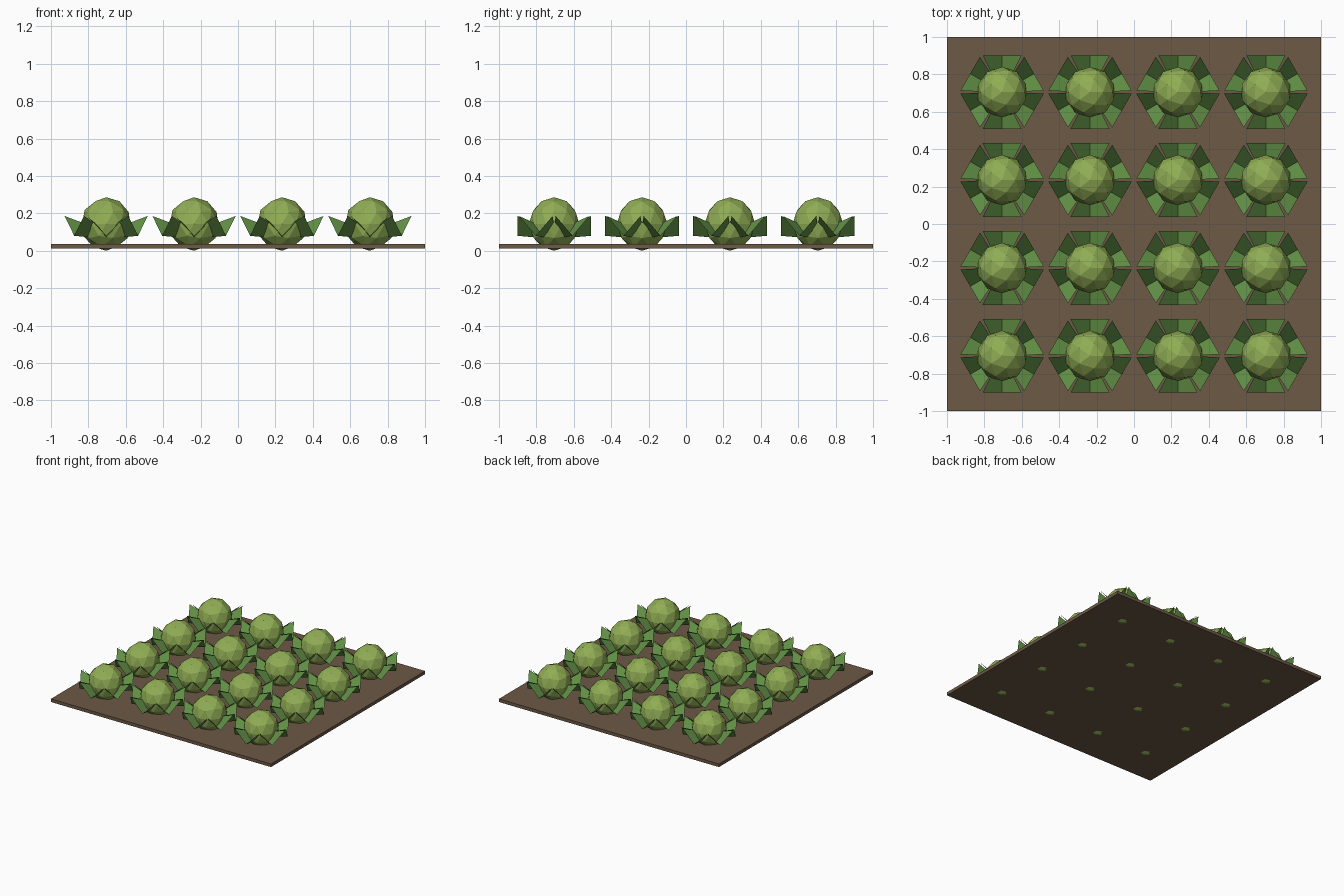
import bpy, bmesh, math
from mathutils import Matrix, Vector

if "Cube" in bpy.data.objects:
    bpy.data.objects.remove(bpy.data.objects["Cube"])


def material(name, rgb):
    m = bpy.data.materials.new(name)
    m.diffuse_color = (*rgb, 1)
    m.use_nodes = True
    m.node_tree.nodes["Principled BSDF"].inputs["Base Color"].default_value = m.diffuse_color
    return m


SOIL = material("soil", (0.15, 0.10, 0.06))
HEAD = material("cabbage_head", (0.28, 0.42, 0.09))
LEAF = material("cabbage_leaf", (0.12, 0.28, 0.06))


def mesh_from(bm, name, mat):
    me = bpy.data.meshes.new(name)
    bm.to_mesh(me)
    bm.free()
    me.materials.append(mat)
    return me


def place(name, me, loc=(0, 0, 0)):
    ob = bpy.data.objects.new(name, me)
    ob.location = loc
    bpy.context.collection.objects.link(ob)
    return ob


# soil slab
bm = bmesh.new()
bmesh.ops.create_cube(bm, size=1, matrix=Matrix.Translation((0, 0, 0.024))
                      @ Matrix.Diagonal((2, 2, 0.026, 1)))
place("soil_bed", mesh_from(bm, "soil_bed", SOIL))

# faceted round head
bm = bmesh.new()
bmesh.ops.create_icosphere(bm, subdivisions=2, radius=1,
                           matrix=Matrix.Translation((0, 0, 0.143))
                           @ Matrix.Diagonal((0.135, 0.135, 0.143, 1)))
head = mesh_from(bm, "cabbage_head", HEAD)

# ring of six outer leaves, each folded into a V along its middle
bm = bmesh.new()
for k in range(6):
    rot = Matrix.Rotation(math.radians(30 + 60 * k), 3, 'Z')
    vert = lambda x, y, z: bm.verts.new(rot @ Vector((x, y, z)))
    mid_in, mid_out = vert(0.085, 0, 0.07), vert(0.197, 0, 0.08)
    for s in (1, -1):
        side_in, side_out = vert(0.10, s * 0.055, 0.145), vert(0.197, s * 0.104, 0.186)
        ring = [mid_in, mid_out, side_out, side_in]
        bm.faces.new(ring if s > 0 else ring[::-1])
leaves = mesh_from(bm, "outer_leaves", LEAF)

# four by four planting grid
for i in range(4):
    for j in range(4):
        loc = (0.47 * (i - 1.5), 0.47 * (j - 1.5), 0)
        place(f"cabbage_head_{i}_{j}", head, loc)
        place(f"outer_leaves_{i}_{j}", leaves, loc)
